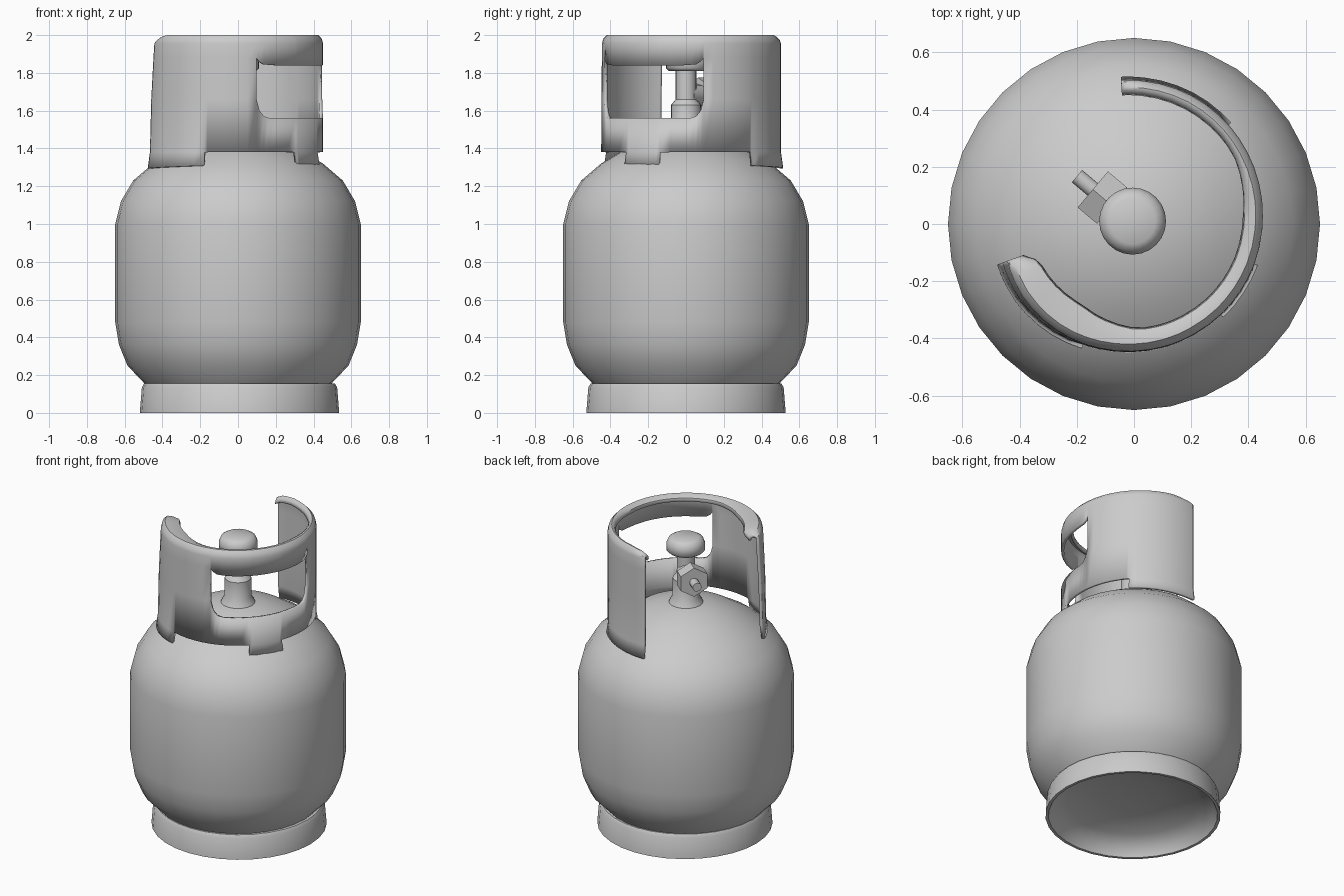
import bpy, bmesh, math
from mathutils import Vector

cube = bpy.data.objects.get("Cube")
if cube:
    bpy.data.objects.remove(cube, do_unlink=True)

grey = bpy.data.materials.new("painted_grey_steel")
grey.use_nodes = True
tone = (0.6, 0.6, 0.6, 1)
grey.diffuse_color = tone
grey.node_tree.nodes["Principled BSDF"].inputs["Base Color"].default_value = tone


def finish(name, bm, angle=35):
    mesh = bpy.data.meshes.new(name)
    bm.to_mesh(mesh)
    bm.free()
    obj = bpy.data.objects.new(name, mesh)
    bpy.context.collection.objects.link(obj)
    mesh.materials.append(grey)
    bpy.ops.object.select_all(action="DESELECT")
    obj.select_set(True)
    bpy.context.view_layer.objects.active = obj
    bpy.ops.object.shade_smooth_by_angle(angle=math.radians(angle))
    return obj


def lathe(name, profile, sides=32, centre=(0, 0, 0), angle=35):
    """Spin (radius, height) points around the upright axis."""
    bm = bmesh.new()
    verts = [bm.verts.new((r, 0, z)) for r, z in profile]
    edges = [bm.edges.new(pair) for pair in zip(verts, verts[1:])]
    bmesh.ops.spin(bm, geom=verts + edges, cent=(0, 0, 0), axis=(0, 0, 1),
                   angle=math.tau, steps=sides, use_duplicate=False)
    bmesh.ops.remove_doubles(bm, verts=bm.verts, dist=0.0005)
    bmesh.ops.recalc_face_normals(bm, faces=bm.faces)
    obj = finish(name, bm, angle)
    obj.location = centre
    return obj


def interp(x, points):
    """Piecewise linear lookup."""
    if x <= points[0][0]:
        return points[0][1]
    for (x0, y0), (x1, y1) in zip(points, points[1:]):
        if x <= x1:
            return y0 + (y1 - y0) * (x - x0) / (x1 - x0)
    return points[-1][1]


# Tank body with domed top
lathe("tank_body", [(0, 1.48), (0.15, 1.465), (0.3, 1.41), (0.45, 1.32), (0.555, 1.23),
                    (0.62, 1.12), (0.65, 1.0), (0.65, 0.48), (0.63, 0.36),
                    (0.585, 0.25), (0.49, 0.15), (0, 0.15)])

# Foot ring with a hollow underside
lathe("foot_ring", [(0.48, 0.155), (0.505, 0.155), (0.517, 0.135), (0.528, 0), (0.51, 0),
                    (0.485, 0.05), (0.4, 0.1), (0.2, 0.135), (0, 0.145)],
      centre=(0.008, 0, 0))

# Valve: stem and hand knob
lathe("valve_stem", [(0.11, 1.45), (0.1, 1.48), (0.08, 1.51), (0.08, 1.63), (0.055, 1.66),
                     (0.055, 1.82)], 20)
lathe("valve_knob", [(0, 1.81), (0.1, 1.81), (0.117, 1.825), (0.117, 1.865), (0.105, 1.895),
                     (0.08, 1.91), (0, 1.91)], 24, (-0.005, 0.01, 0), 50)


# Valve outlet: hex nut and nozzle pointing sideways
def outlet(name, radius, sides, near, far):
    heading = Vector((math.cos(math.radians(140)), math.sin(math.radians(140)), 0))
    bm = bmesh.new()
    bmesh.ops.create_cone(bm, cap_ends=True, segments=sides, radius1=radius,
                          radius2=radius, depth=far - near)
    obj = finish(name, bm)
    obj.rotation_euler = heading.to_track_quat("Z", "Y").to_euler()
    obj.location = heading * (near + far) / 2 + Vector((0, 0, 1.68))


outlet("outlet_nut", 0.095, 6, 0.1, 0.188)
outlet("outlet_neck", 0.06, 12, 0, 0.12)
outlet("outlet_nozzle", 0.028, 12, 0.17, 0.26)

# Guard collar: an open arc, symmetric about its middle, with a window and welded tabs
MIDDLE, HALF, WINDOW, TAB, END_TAB = -33.5, 126.5, 42, 13, 76
half_steps = [0, 6, 11, TAB, 20, 28, 33, 37, 40, 41.5, WINDOW, 48, 55, 62, 69, 74,
              END_TAB, 82, 89, 96, 103, 110, 117, 122, 125, HALF]
steps = [-d for d in half_steps[:0:-1]] + half_steps
wall_radius = [(-160, 0.45), (-145, 0.462), (-120, 0.47), (0, 0.47), (60, 0.478)]
lip_radius = [(-160, 0.39), (-154, 0.345), (-118, 0.345), (-85, 0.39), (0, 0.4),
              (30, 0.425), (90, 0.425)]


def column(d):
    """Outline of the collar wall and rolled lip at one angle."""
    a, away = MIDDLE + d, abs(d)
    r, lip = interp(a, wall_radius), interp(a, lip_radius)
    flare = interp(a, [(-160, 0.025), (-110, 0.005), (0, 0)])
    drop = interp(away, [(112, 0), (122, 0.012), (HALF, 0.03)])
    sill = interp(away, [(33, 1.56), (37, 1.57), (40, 1.6), (WINDOW, 1.66)])
    head = interp(away, [(28, 1.84), (37, 1.845), (40, 1.86), (WINDOW, 1.88)])
    foot = interp(away, [(TAB, 1.31), (TAB + 1, 1.38), (END_TAB - 2, 1.38),
                         (END_TAB, 1.31), (HALF, 1.295)])
    outline = [(r + flare + 0.012, foot), (r + flare, 1.38), (r + flare * 0.7, sill),
               (r + flare * 0.2, head), (r, 1.955), (r - 0.006, 1.98 - drop / 2),
               (r - 0.025, 2 - drop), ((r + lip) / 2 - 0.008, 1.998 - drop),
               (lip + 0.006, 1.985 - drop), (lip, 1.965 - drop)]
    t = math.radians(a)
    return [(-0.02 + p * math.cos(t), 0.025 + p * math.sin(t), z) for p, z in outline]


bm = bmesh.new()
columns = [[bm.verts.new(p) for p in column(d)] for d in steps]
for i, (left, right) in enumerate(zip(columns, columns[1:])):
    mid = abs(steps[i] + steps[i + 1]) / 2
    for row in range(len(left) - 1):
        gap = row == 0 and TAB < mid < END_TAB
        opening = row == 2 and mid < WINDOW
        if not gap and not opening:
            bm.faces.new((left[row], right[row], right[row + 1], left[row + 1]))
bmesh.ops.delete(bm, geom=[v for v in bm.verts if not v.link_faces], context="VERTS")
collar = finish("guard_collar", bm, 40)
shell = collar.modifiers.new("wall_thickness", "SOLIDIFY")
shell.thickness = 0.018
shell.offset = -1
# keep the smoothing step after the thickness
collar.modifiers.move(len(collar.modifiers) - 1, 0)
